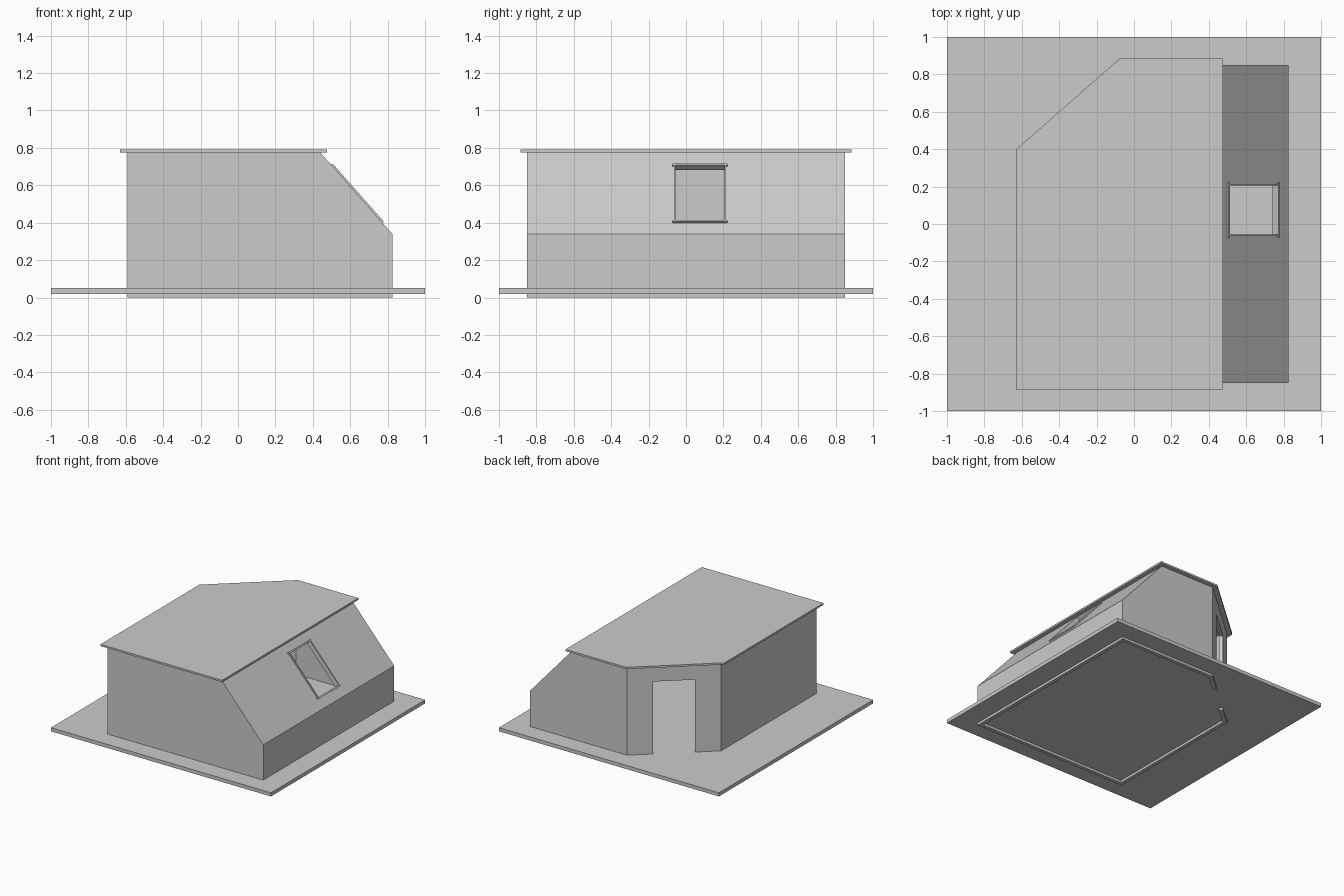
import bpy, bmesh, math
from mathutils import Vector, Matrix

if "Cube" in bpy.data.objects:
    bpy.data.objects.remove(bpy.data.objects["Cube"])

T = 0.03                                   # wall thickness
M = (0.775 - 0.34) / (0.825 - 0.44)        # steepness of the sloped wall
A = math.atan(M)
C0, C1 = Vector((-0.59, 0.385, 0)), Vector((-0.06, 0.85, 0))   # cut corner
ALONG = (C1 - C0).normalized()
OUT = Vector((-ALONG.y, ALONG.x, 0))


def to_object(name, bm):
    bmesh.ops.recalc_face_normals(bm, faces=bm.faces[:])
    me = bpy.data.meshes.new(name)
    bm.to_mesh(me)
    bm.free()
    ob = bpy.data.objects.new(name, me)
    bpy.context.collection.objects.link(ob)
    return ob


def prism(name, profile, y0, y1, offset):
    """XZ profile extruded along y, with the back left corner sliced off."""
    bm = bmesh.new()
    f = bm.faces.new([bm.verts.new((x, y0, z)) for x, z in profile])
    r = bmesh.ops.extrude_face_region(bm, geom=[f])
    vs = [v for v in r["geom"] if isinstance(v, bmesh.types.BMVert)]
    bmesh.ops.translate(bm, verts=vs, vec=(0, y1 - y0, 0))
    r = bmesh.ops.bisect_plane(bm, geom=bm.verts[:] + bm.edges[:] + bm.faces[:],
                               plane_co=C0 + OUT * offset, plane_no=OUT, clear_outer=True)
    edges = [e for e in r["geom_cut"] if isinstance(e, bmesh.types.BMEdge)]
    bmesh.ops.edgeloop_fill(bm, edges=edges)
    return to_object(name, bm)


def box(name, size, loc, matrix=Matrix()):
    bm = bmesh.new()
    bmesh.ops.create_cube(bm, size=1)
    bmesh.ops.scale(bm, vec=size, verts=bm.verts)
    bmesh.ops.translate(bm, vec=loc, verts=bm.verts)
    bmesh.ops.transform(bm, matrix=matrix, verts=bm.verts)
    return to_object(name, bm)


def cut(target, cutter):
    mod = target.modifiers.new("cut", "BOOLEAN")
    mod.operation, mod.solver, mod.object = "DIFFERENCE", "EXACT", cutter
    bpy.context.view_layer.objects.active = target
    bpy.ops.object.modifier_apply(modifier=mod.name)
    bpy.data.objects.remove(cutter)


# ground plate
box("base_plate", (2, 2, 0.03), (0, 0, 0.035))

# hollow walls, open at top and bottom
walls = prism("walls", [(-0.59, 0), (0.825, 0), (0.825, 0.34), (0.44, 0.775), (-0.59, 0.775)],
              -0.85, 0.85, 0)
drop = 0.34 - T * math.sqrt(1 + M * M)
slope_x = lambda z: 0.825 - (z - drop) / M
cut(walls, prism("hollow", [(-0.59 + T, -0.1), (0.825 - T, -0.1), (0.825 - T, drop + T * M),
                            (slope_x(0.9), 0.9), (-0.59 + T, 0.9)],
                 -0.85 + T, 0.85 - T, -T))

# doorway through the cut corner
door = Matrix.Translation((C0 + C1) / 2) @ Matrix.Rotation(math.atan2(ALONG.y, ALONG.x), 4, "Z")
cut(walls, box("doorway", (0.315, 0.16, 0.745), (0, 0, 0.2725), door))

# skylight opening in the slope
window = Matrix.Translation((0.635, 0.075, 0.34 + 0.19 * M)) @ Matrix.Rotation(A, 4, "Y")
cut(walls, box("skylight_opening", (0.39, 0.26, 0.2), (0, 0, 0), window))

# skylight frame bars
for s, end, side in ((-1, "upper", "front"), (1, "lower", "back")):
    box(f"skylight_{end}_bar", (0.012, 0.292, 0.014), (s * 0.201, 0, 0.003), window)
    box(f"skylight_{side}_bar", (0.39, 0.01, 0.014), (0, s * 0.135, 0.003), window)

# flat overhanging roof
prism("roof", [(-0.63, 0.775), (0.475, 0.775), (0.475, 0.79), (-0.63, 0.79)],
      -0.885, 0.885, 0.037)
